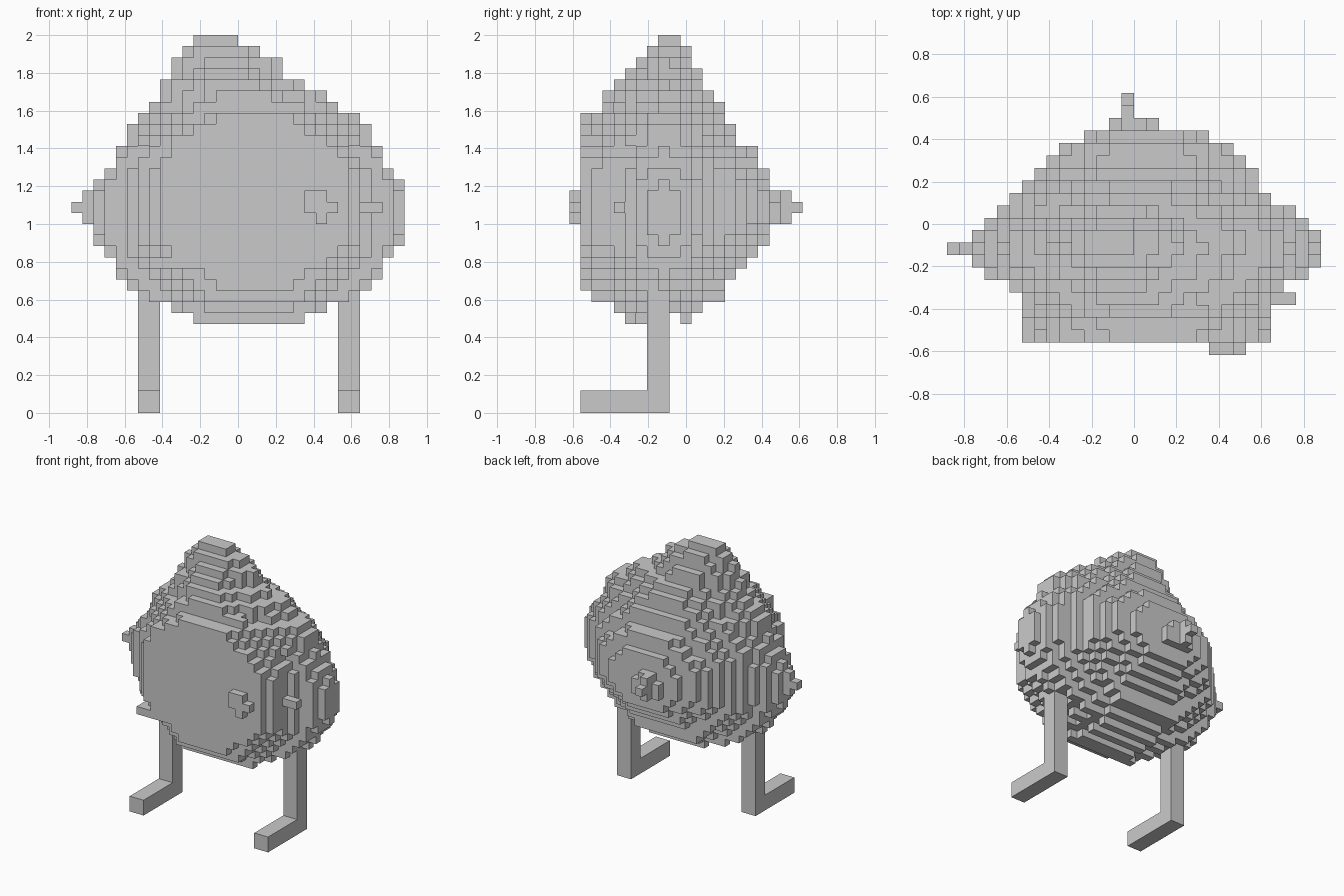
import bpy
import bmesh

cube = bpy.data.objects.get("Cube")
if cube:
    bpy.data.objects.remove(cube, do_unlink=True)

UNIT = 2 / 34          # edge of one block
MID_Y = -1.75          # widest line of the crown, in blocks

grey = bpy.data.materials.new("plain grey")
grey.use_nodes = True
colour = (0.59, 0.59, 0.59, 1)
grey.diffuse_color = colour
grey.node_tree.nodes["Principled BSDF"].inputs["Base Color"].default_value = colour


def block_range(x, y, z):
    """Cells of a box given as (start, end) spans; cells start at whole x, z and half y."""
    return {(i, j, k)
            for i in range(x[0], x[1])
            for j in range(y[0], y[1])
            for k in range(z[0], z[1])}


def build_blocks(name, cells):
    """Make a mesh of the exposed faces of a set of block cells."""
    bm = bmesh.new()
    corners = {}

    def corner(p):
        key = tuple(p)
        if key not in corners:
            corners[key] = bm.verts.new(
                (p[0] * UNIT, (p[1] + 0.5) * UNIT, p[2] * UNIT))
        return corners[key]

    for cell in sorted(cells):
        for axis in range(3):
            for side in (0, 1):
                neighbour = list(cell)
                neighbour[axis] += 2 * side - 1
                if tuple(neighbour) in cells:
                    continue
                a, b = (axis + 1) % 3, (axis + 2) % 3
                loop = []
                for da, db in ((0, 0), (1, 0), (1, 1), (0, 1)):
                    p = list(cell)
                    p[axis] += side
                    p[a] += da
                    p[b] += db
                    loop.append(corner(p))
                bm.faces.new(loop if side else loop[::-1])
    mesh = bpy.data.meshes.new(name)
    bm.to_mesh(mesh)
    bm.free()
    mesh.materials.append(grey)
    obj = bpy.data.objects.new(name, mesh)
    bpy.context.collection.objects.link(obj)
    return obj


# Upright body slices from front to back: left, right, bottom, top
FIRST_SLICE = -10
SLICES = [
    (-7, 10, 11, 27), (-8, 11, 10, 27), (-9, 11, 10, 28), (-9, 11, 9, 28),
    (-10, 12, 8, 28), (-12, 14, 8, 28), (-13, 15, 9, 27), (-13, 15, 8, 28),
    (-13, 15, 9, 27), (-12, 14, 8, 28), (-11, 13, 9, 28), (-10, 11, 10, 28),
    (-9, 10, 10, 27), (-8, 10, 12, 26), (-7, 9, 13, 24), (-6, 8, 14, 24),
    (-4, 6, 15, 22),
]
body = set()
for n, (left, right, bottom, top) in enumerate(SLICES):
    for i, j, k in block_range((left, right), (0, 1), (bottom, top)):
        dx = abs(2 * i + 1 - left - right) / (right - left)
        dz = abs(2 * k + 1 - bottom - top) / (top - bottom)
        # wide slices are round, narrow ones are octagons
        if right - left > 22:
            inside = dx * dx + dz * dz < 0.999
        else:
            inside = dx + dz < 1.395
        if inside:
            body.add((i, FIRST_SLICE + n, k))

# Flat crown layers from the bottom up: left, right, front reach, back reach
FIRST_LAYER = 24
LAYERS = [
    (-10, 12, 11.2, 6.3), (-10, 12, 9.1, 6.3), (-9, 11, 8, 5.3),
    (-8, 9, 6, 5.3), (-7, 8, 6, 4.3), (-7, 6, 5, 3.4), (-6, 4, 4, 3.4),
    (-6, 4, 3, 2.4), (-5, 2, 2, 2.4), (-4, 0, 0.9, 1.6),
]
for n, (left, right, front, back) in enumerate(LAYERS):
    for i, j, k in block_range((left, right), (FIRST_SLICE, 7), (0, 1)):
        dx = abs(2 * i + 1 - left - right) / (right - left)
        dy = j + 1 - MID_Y
        dy = dy / back if dy > 0 else -dy / front
        if dx ** 1.45 + dy ** 1.45 <= 1:
            body.add((i, j, FIRST_LAYER + n))
build_blocks("body", body)

# Small knobs on the sides, back and face
build_blocks("side_tip", block_range((-15, -12), (-3, -2), (18, 19))
             | block_range((-14, -12), (-3, -2), (17, 20)))
build_blocks("side_knob", block_range((10, 13), (-7, -6), (18, 19)))
build_blocks("corner_knob", block_range((-8, -5), (-10, -8), (13, 14)))
build_blocks("tail_nub", block_range((-1, 0), (7, 10), (18, 19))
             | block_range((-1, 0), (7, 9), (17, 20))
             | block_range((-1, 1), (6, 8), (17, 20))
             | block_range((-2, 2), (6, 8), (17, 19)))
build_blocks("face_button", block_range((6, 8), (-11, -10), (18, 20))
             | block_range((8, 9), (-11, -10), (18, 19))
             | block_range((7, 8), (-11, -10), (17, 18)))

# Legs with forward feet
for name, x in (("right_leg", -9), ("left_leg", 9)):
    build_blocks(name, block_range((x, x + 2), (-4, -2), (0, 12))
                 | block_range((x, x + 2), (-10, -2), (0, 2)))
